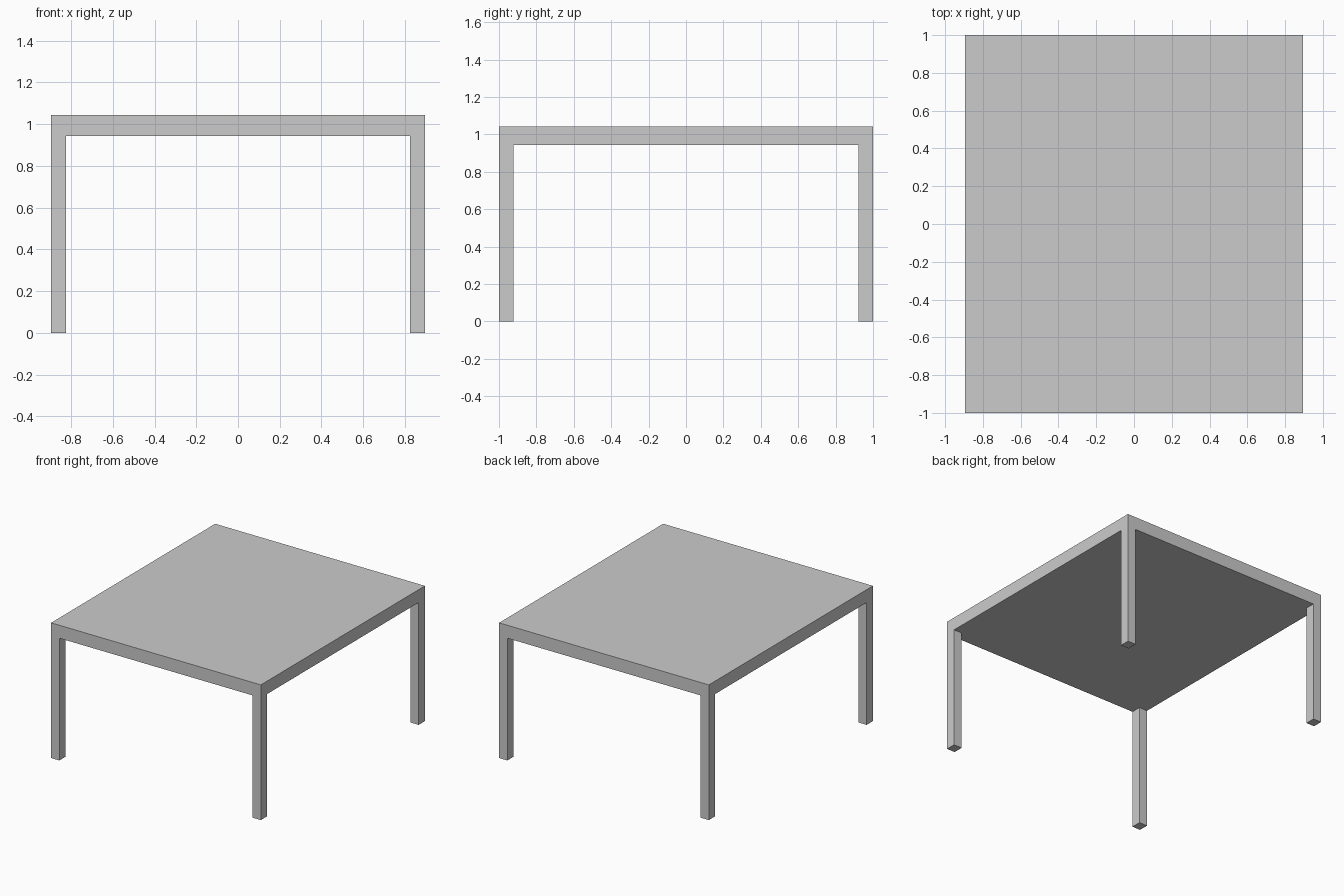
import bpy

if "Cube" in bpy.data.objects:
    bpy.data.objects.remove(bpy.data.objects["Cube"])

HALF_X, HALF_Y = 0.895, 1.0      # table half extents
TOP_Z, UNDER_Z = 1.043, 0.943    # slab top and underside
LEG_X, LEG_Y = 0.07, 0.077       # leg section


def box(name, size, centre):
    bpy.ops.mesh.primitive_cube_add(size=1, location=centre)
    obj = bpy.context.object
    obj.name = name
    obj.scale = size
    bpy.ops.object.transform_apply(location=False, rotation=False, scale=True)
    return obj


# Tabletop slab
box("tabletop", (2 * HALF_X, 2 * HALF_Y, TOP_Z - UNDER_Z),
    (0, 0, (TOP_Z + UNDER_Z) / 2))

# Four corner legs, flush with the slab sides
for side, sx in (("left", -1), ("right", 1)):
    for end, sy in (("front", -1), ("back", 1)):
        box(f"{end}_{side}_leg", (LEG_X, LEG_Y, UNDER_Z),
            (sx * (HALF_X - LEG_X / 2), sy * (HALF_Y - LEG_Y / 2), UNDER_Z / 2))
